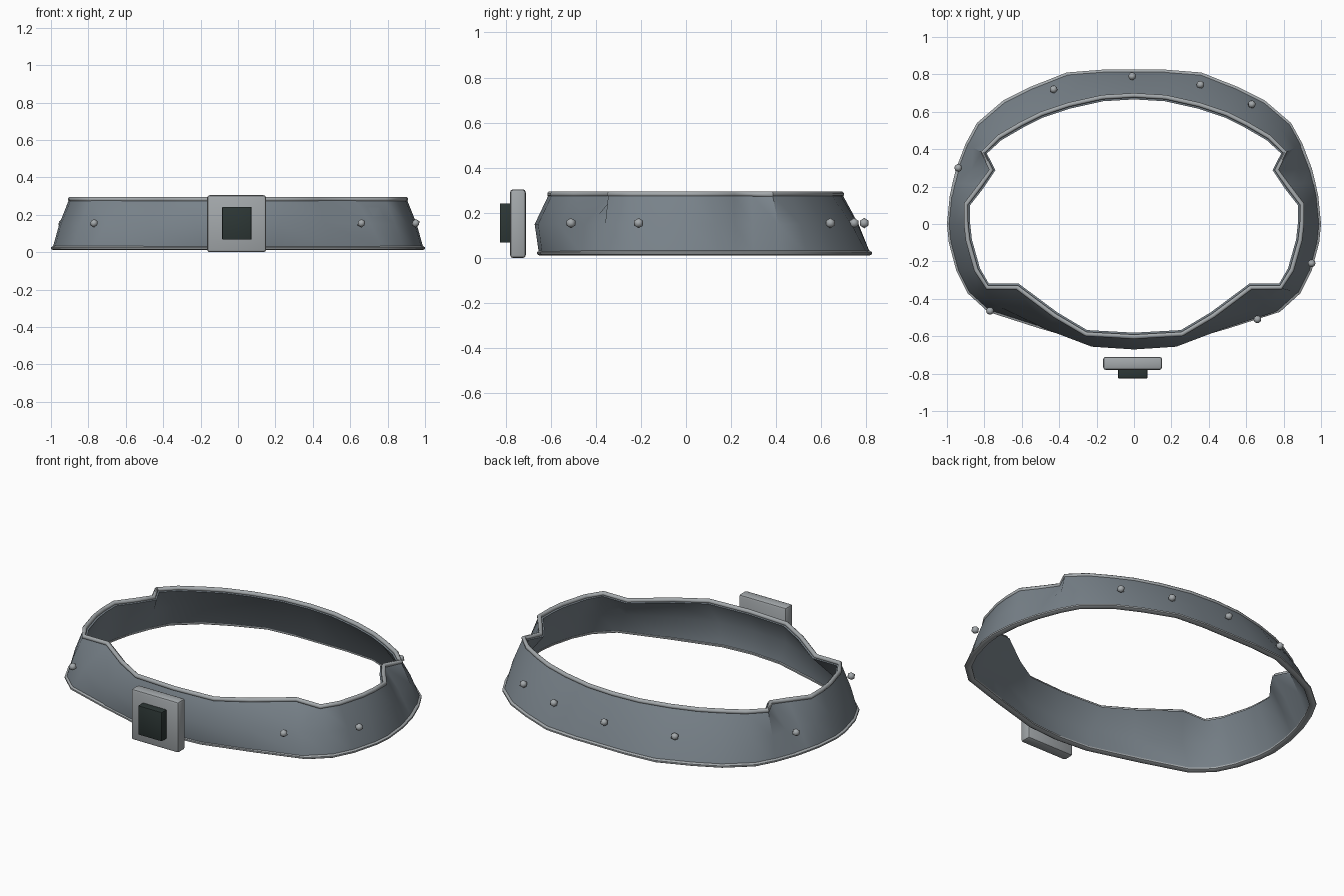
import bpy, bmesh, math
from mathutils import Vector

if "Cube" in bpy.data.objects:
    bpy.data.objects.remove(bpy.data.objects["Cube"])


def material(name, rgb):
    m = bpy.data.materials.new(name)
    m.diffuse_color = (*rgb, 1)
    m.use_nodes = True
    m.node_tree.nodes["Principled BSDF"].inputs["Base Color"].default_value = m.diffuse_color
    return m


BAND = material("blue grey leather", (0.19, 0.225, 0.255))
METAL = material("light grey metal", (0.37, 0.395, 0.41))
DARK = material("dark green black", (0.026, 0.038, 0.036))

# Half outline: bottom x, y and top x, y, from the back centre to the front centre
HALF = [
    (0, .825, 0, .70), (.17, .825, .17, .69), (.36, .81, .35, .65),
    (.55, .735, .50, .60), (.70, .66, .61, .545), (.84, .54, .73, .475),
    (.90, .43, .82, .385), (.95, .30, .775, .29), (.97, .22, .83, .215),
    (.985, .15, .91, .11), (1, 0, .91, 0), (.99, -.10, .90, -.09),
    (.95, -.25, .855, -.25), (.89, -.37, .79, -.35), (.78, -.47, .63, -.35),
    (.50, -.56, .43, -.50), (.20, -.645, .26, -.60), (0, -.66, 0, -.615),
]
FULL = HALF + [(-a, b, -c, d) for a, b, c, d in HALF[-2:0:-1]]
BOTTOM = [Vector(r[:2]) for r in FULL]
TOP = [Vector(r[2:]) for r in FULL]
# Middle outline follows the bottom and bulges at the front
MIDDLE = [b * .55 + t * .45 + Vector((0, -.035 if b.y < -.4 else 0))
          for b, t in zip(BOTTOM, TOP)]


def inset(loop, d):
    """Move a clockwise outline inwards by d."""
    out = []
    for i, p in enumerate(loop):
        t = (loop[(i + 1) % len(loop)] - loop[i - 1]).normalized()
        out.append(p + Vector((t.y, -t.x)) * d)
    return out


def finish(bm, name, mat, angle=35):
    bmesh.ops.recalc_face_normals(bm, faces=bm.faces)
    for f in bm.faces:
        f.smooth = True
    mesh = bpy.data.meshes.new(name)
    bm.to_mesh(mesh)
    bm.free()
    mesh.set_sharp_from_angle(angle=math.radians(angle))
    mesh.materials.append(mat)
    ob = bpy.data.objects.new(name, mesh)
    bpy.context.collection.objects.link(ob)
    return ob


def loft(name, rings, mat, angle=35):
    """Closed tube through a cycle of (outline, height) rings."""
    bm = bmesh.new()
    vs = [[bm.verts.new((p.x, p.y, z)) for p in loop] for loop, z in rings]
    n = len(vs[0])
    for k in range(len(vs)):
        a, b = vs[k - 1], vs[k]
        for i in range(n):
            j = (i + 1) % n
            bm.faces.new((a[i], a[j], b[j], b[i]))
    return finish(bm, name, mat, angle)


# Flared belt band with a thin wall
loft("belt_band", [
    (inset(BOTTOM, .008), .02), (inset(MIDDLE, .004), .15), (inset(TOP, .006), .28),
    (inset(TOP, .034), .275), (inset(MIDDLE, .032), .15), (inset(BOTTOM, .034), .02)],
    BAND, 45)


# Rounded trim along both edges
def trim(name, loop, depth, z, height):
    rings = []
    for k in range(8):
        a = math.tau * (k + .5) / 8
        rings.append((inset(loop, depth / 2 * (1 - 1.08 * math.cos(a))),
                      z + height / 2 * 1.08 * math.sin(a)))
    loft(name, rings, METAL, 50)


trim("top_trim", TOP, .024, .283, .024)
trim("bottom_trim", BOTTOM, .038, .022, .022)

# Round studs around the band
STUDS = [(-.77, -.465), (.66, -.51), (.95, -.21), (.63, .64),
         (.355, .745), (-.01, .79), (-.43, .72), (-.94, .30)]
for i, (x, y) in enumerate(STUDS):
    bm = bmesh.new()
    bmesh.ops.create_icosphere(bm, subdivisions=1, radius=.023)
    bmesh.ops.translate(bm, verts=bm.verts, vec=(x, y, .155))
    finish(bm, f"stud_{i + 1}", METAL, 45)


# Buckle plate and its dark centre block
def box(name, lo, hi, mat, bevel):
    lo, hi = Vector(lo), Vector(hi)
    bm = bmesh.new()
    bmesh.ops.create_cube(bm, size=1)
    for v in bm.verts:
        v.co = (lo + hi) / 2 + v.co * (hi - lo)
    bmesh.ops.bevel(bm, geom=bm.edges[:], offset=bevel, segments=2,
                    profile=.5, affect='EDGES')
    finish(bm, name, mat, 30)


box("buckle_plate", (-.165, -.78, 0), (.15, -.71, .305), METAL, .014)
box("buckle_centre", (-.085, -.825, .068), (.072, -.765, .242), DARK, .004)
